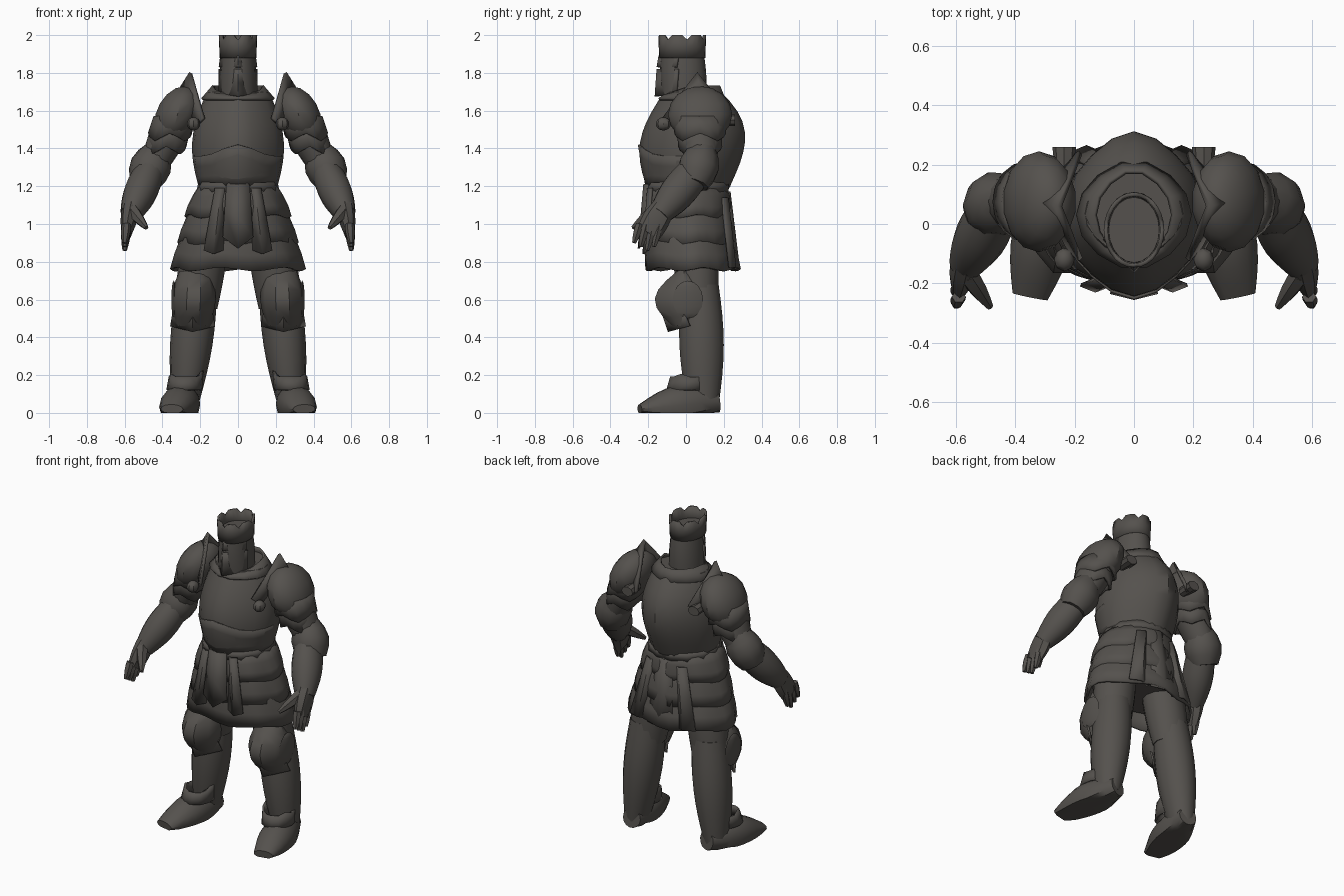
import bpy, bmesh, math
from mathutils import Vector

cube = bpy.data.objects.get("Cube")
if cube:
    bpy.data.objects.remove(cube, do_unlink=True)

steel = bpy.data.materials.new("dark_steel")
steel.use_nodes = True
tone = (.09, .083, .075, 1)
steel.diffuse_color = tone
steel.node_tree.nodes["Principled BSDF"].inputs["Base Color"].default_value = tone
parts = []


def finish(name, bm, mirror, wall=0):
    bmesh.ops.recalc_face_normals(bm, faces=bm.faces)
    mesh = bpy.data.meshes.new(name)
    bm.to_mesh(mesh)
    bm.free()
    mesh.materials.append(steel)
    obj = bpy.data.objects.new(name, mesh)
    bpy.context.collection.objects.link(obj)
    if wall:
        solid = obj.modifiers.new("thickness", "SOLIDIFY")
        solid.thickness, solid.offset = wall, 0
    if mirror:
        obj.modifiers.new("other_side", "MIRROR")
    parts.append(obj)


def skin(bm, rows, closed):
    """Join rows of points with quads and return the rows of vertices."""
    grid = [[bm.verts.new(point) for point in row] for row in rows]
    for low, high in zip(grid, grid[1:]):
        for i in range(len(low) if closed else len(low) - 1):
            j = (i + 1) % len(low)
            bm.faces.new((low[i], low[j], high[j], high[i]))
    return grid


def tube(name, start, end, first, last, swell=(0, 0), sides=14, steps=6,
         upright=False, keel=0, wall=0, mirror=True, warp=None):
    """Swelling elliptical tube; a wall leaves it open, a keel sharpens front and back."""
    start, end = Vector(start), Vector(end)
    across, depth = Vector((1, 0, 0)), Vector((0, 1, 0))
    if not upright:
        along = (end - start).normalized()
        across = (across - along * across.dot(along)).normalized()
        depth = along.cross(across)
    rows = []
    for step in range(steps + 1):
        t = step / steps
        rx, ry = (a + (b - a) * t + s * math.sin(math.pi * t)
                  for a, b, s in zip(first, last, swell))
        row = []
        for i in range(sides):
            angle = math.tau * i / sides
            sine = math.sin(angle)
            sine *= 1 - keel * (1 - abs(sine) ** 6)
            point = start.lerp(end, t) + across * rx * math.cos(angle) + depth * ry * sine
            if warp:
                warp(point, t, angle)
            row.append(point)
        rows.append(row)
    bm = bmesh.new()
    grid = skin(bm, rows, True)
    if not wall:
        bm.faces.new(grid[0])
        bm.faces.new(grid[-1])
    finish(name, bm, mirror, wall)


def dome(name, centre, radii, lean=0, sides=14):
    """Mirrored ellipsoid guard that leans outward toward its lower edge."""
    bm = bmesh.new()
    bmesh.ops.create_uvsphere(bm, u_segments=sides, v_segments=8, radius=1)
    for vert in bm.verts:
        vert.co = Vector(centre) + Vector(c * r for c, r in zip(vert.co, radii))
        vert.co.x -= lean * (vert.co.z - centre[2])
    finish(name, bm, True)


def strip(name, top, bottom, bend, drop=0, mirror=True):
    """Creased plate between two (x, height, half width, y) lines; bend moves its edges."""
    rows = []
    for t in (0, .5, 1):
        x, z, half, y = (a + (b - a) * t for a, b in zip(top, bottom))
        rows.append([(x - half, y + bend, z), (x, y, z - drop * t), (x + half, y + bend, z)])
    bm = bmesh.new()
    skin(bm, rows, False)
    finish(name, bm, mirror, .012)


# Helmet with toothed crown and creased visor
def teeth(point, t, angle):
    if t == 1:
        point.z -= .025 * max(0, math.sin(angle * 7)) ** 2


tube("helmet", (0, -.01, 1.64), (0, -.02, 1.93), (.1, .115), (.085, .11), swell=(.005, .01),
     sides=20, upright=True, mirror=False)
tube("crown", (0, -.02, 1.88), (0, -.02, 2), (.09, .115), (.095, .12), sides=28, steps=2,
     upright=True, wall=.014, mirror=False, warp=teeth)
strip("visor", (0, 1.82, .098, -.15), (0, 1.69, .1, -.16), bend=.11, drop=.015, mirror=False)
strip("brow_plate", (0, 1.89, .09, -.14), (0, 1.83, .098, -.15), bend=.1, mirror=False)


# Cuirass with front and back ridge, raised waist plate, collar and belt
def full_back(point, t, angle):
    if point.y > 0:
        point.y += .035 * math.sin(angle) * math.sin(math.pi * t * t)


def arched_edge(point, t, angle):
    point.z += .06 * t * abs(math.sin(angle)) ** 8


def low_front(point, t, angle):
    point.z -= .05 * t * max(0, -math.sin(angle))


tube("cuirass", (0, .01, 1.17), (0, .035, 1.7), (.2, .21), (.165, .15), swell=(.06, .085),
     sides=20, steps=10, upright=True, keel=.16, mirror=False, warp=full_back)
tube("waist_plate", (0, .01, 1.2), (0, .01, 1.36), (.205, .22), (.237, .26), sides=20, steps=3,
     upright=True, keel=.16, wall=.01, mirror=False, warp=arched_edge)
tube("collar", (0, .03, 1.66), (0, .03, 1.73), (.19, .18), (.13, .15), steps=2,
     upright=True, keel=.1, wall=.014, mirror=False, warp=low_front)
tube("belt", (0, .01, 1.17), (0, .01, 1.22), (.21, .21), (.2, .21), steps=1,
     upright=True, wall=.02, mirror=False)


# Skirt of three overlapping, folded tiers
def folds(point, t, angle):
    ripple = 1 + t * (.025 * math.cos(8 * angle) + .012 * math.sin(5 * angle))
    point.x *= ripple
    point.y *= ripple
    point.z += t * .01 * math.sin(6 * angle)


for i in range(3):
    tube(f"skirt_tier_{i + 1}", (0, .01, 1.2 - .1 * i), (0, .01 + .012 * i, 1.04 - .14 * i),
         (.2 + .03 * i, .2), (.27 + .037 * i, .215 + .012 * i), swell=(.01, .01), sides=32,
         steps=3, upright=True, wall=.015, mirror=False, warp=folds)
tube("skirt_lining", (0, .01, 1.15), (0, .02, .85), (.18, .18), (.3, .2),
     upright=True, mirror=False)

# Hanging cloth strips, front and back
strip("front_tabard", (0, 1.21, .06, -.22), (0, .93, .08, -.25), bend=.02, drop=.06, mirror=False)
strip("front_strips", (.09, 1.19, .03, -.2), (.13, .86, .05, -.225), bend=.02, drop=.02)
strip("back_tabard", (0, 1.17, .05, .23), (0, .76, .09, .28), bend=-.02, mirror=False)
strip("back_strips", (.1, 1.14, .04, .22), (.16, .77, .07, .26), bend=-.03)

# Shoulder armour with upright flange, lames and strap studs
dome("pauldrons", (.32, .075, 1.58), (.12, .17, .15), lean=.25)
ridge = bmesh.new()
span = (-1, -.5, 0, .5, 1)
skin(ridge, [[(.22 + .08 * (1 - abs(t)), .07 + .15 * t, 1.52 + .2 * (1 - abs(t))) for t in span],
             [(.18 + .07 * (1 - abs(t)), .06 + .18 * t, 1.56 + .24 * (1 - abs(t))) for t in span]],
     False)
finish("pauldron_flanges", ridge, True, .018)


def points(point, t, angle):
    point.z += t * .02 * math.cos(4 * angle)


for i in range(2):
    tube(f"shoulder_lames_{i + 1}", (.34 + .02 * i, .07, 1.57 - .07 * i),
         (.36 + .02 * i, .075, 1.46 - .07 * i), (.1, .13 - .02 * i), (.11 - .01 * i, .13 - .02 * i),
         sides=16, steps=2, upright=True, wall=.014, warp=points)
dome("front_studs", (.235, -.12, 1.53), (.035, .04, .035), sides=8)
tube("back_studs", (.235, .16, 1.55), (.235, .26, 1.55), (.03, .03), (.04, .03), sides=8)

# Arms, with pointed elbow guards
tube("upper_arms", (.32, .07, 1.58), (.45, .08, 1.3), (.1, .1), (.07, .08), swell=(.01, .01))
tube("elbow_guards", (.42, .1, 1.41), (.5, .04, 1.21), (.06, .06), (.08, .08), swell=(.04, .04),
     sides=10, steps=4)
tube("forearms", (.47, .04, 1.27), (.57, -.14, 1.05), (.08, .09), (.055, .06), swell=(.02, .02))
tube("palms", (.565, -.12, 1.09), (.59, -.2, .95), (.05, .06), (.028, .065),
     swell=(.005, .01), sides=8)
for i in range(4):
    y = -.14 - .035 * i
    tube(f"fingers_{i + 1}", (.59, y, 1), (.6, y - .03, .86 + .02 * abs(i - 1)),
         (.024, .022), (.012, .012), swell=(.006, .005), sides=6, steps=4)
tube("thumbs", (.56, -.17, 1.07), (.485, -.28, .98), (.036, .036), (.012, .012),
     swell=(.005, .005), sides=6, steps=4)

# Legs and knee armour
tube("thighs", (.17, .04, .95), (.22, .07, .55), (.12, .12), (.11, .1), swell=(.01, .01),
     upright=True)
tube("shins", (.215, .075, .68), (.28, .09, .04), (.105, .1), (.07, .085), swell=(.025, .028),
     steps=8, upright=True)
tube("knee_guards", (.23, -.01, .75), (.24, -.01, .46), (.08, .04), (.085, .07),
     swell=(.035, .115), sides=10, upright=True, keel=.15)
strip("knee_lames", (.24, .55, .1, -.13), (.24, .46, .115, -.09), bend=.11, drop=.03)
dome("knee_wings", (.34, .01, .6), (.015, .08, .1), sides=6)


# Shoes, flattened on the ground, with ankle flaps
def ground(point, t, angle):
    point.z = max(point.z, 0)


tube("shoes", (.265, .17, .06), (.35, -.245, .02), (.055, .06), (.06, .025), swell=(.045, .065),
     steps=8, warp=ground)
tube("ankle_flaps", (.285, 0, .12), (.275, .02, .19), (.088, .1), (.085, .1), steps=2,
     upright=True, wall=.014,
     warp=lambda point, t, angle: arched_edge(point, t * .6, min(angle, -angle + math.pi / 2)))

# Smooth shading with crisp armour edges
bpy.ops.object.select_all(action="DESELECT")
for obj in parts:
    obj.select_set(True)
bpy.context.view_layer.objects.active = parts[0]
bpy.ops.object.shade_smooth_by_angle(angle=math.radians(35))
